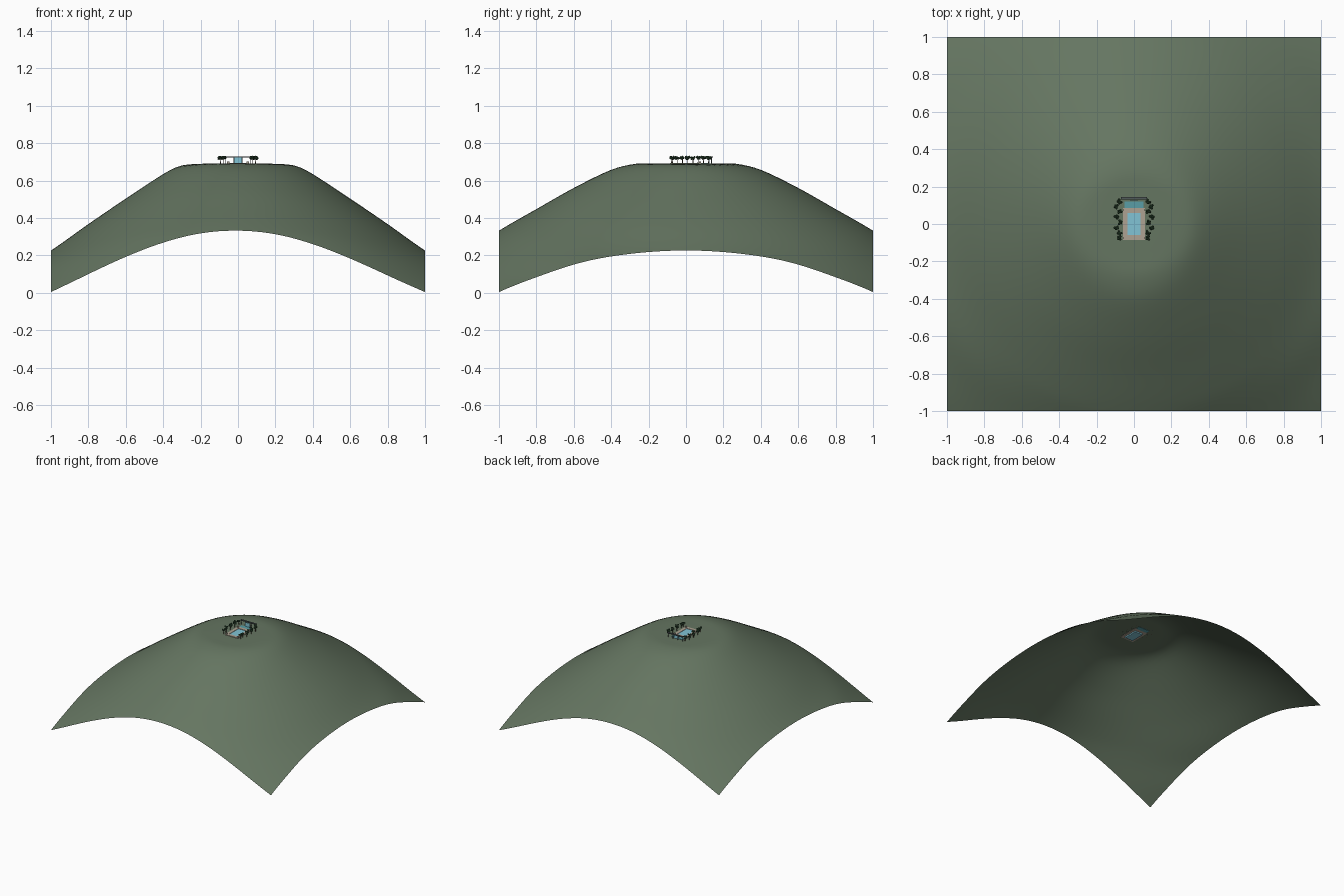
import bpy, bmesh, math, random
from mathutils import Matrix, Vector

if "Cube" in bpy.data.objects:
    bpy.data.objects.remove(bpy.data.objects["Cube"])

random.seed(4)
TOP = 0.69


def material(name, rgb):
    m = bpy.data.materials.new(name)
    m.diffuse_color = (*rgb, 1)
    m.use_nodes = True
    m.node_tree.nodes["Principled BSDF"].inputs["Base Color"].default_value = m.diffuse_color
    return m


GRASS = material("grass", (0.13, 0.18, 0.12))
STONE = material("stone", (0.42, 0.36, 0.29))
WATER = material("water", (0.22, 0.55, 0.66))
GLASS = material("teal_glass", (0.10, 0.34, 0.38))
LEAF = material("leaf", (0.03, 0.075, 0.035))
BARK = material("bark", (0.10, 0.07, 0.05))
FRAME = material("frame", (0.08, 0.10, 0.10))


def finish(bm, name, mat):
    me = bpy.data.meshes.new(name)
    bm.to_mesh(me)
    bm.free()
    me.materials.append(mat)
    ob = bpy.data.objects.new(name, me)
    bpy.context.collection.objects.link(ob)
    return ob


def add_box(bm, x0, x1, y0, y1, z0, z1):
    c = Vector(((x0 + x1) / 2, (y0 + y1) / 2, (z0 + z1) / 2))
    s = Matrix.Diagonal((x1 - x0, y1 - y0, z1 - z0, 1))
    bmesh.ops.create_cube(bm, size=1, matrix=Matrix.Translation(c) @ s)


def boxes(name, mat, items):
    bm = bmesh.new()
    for b in items:
        add_box(bm, *b)
    return finish(bm, name, mat)


def curve(pts, r):
    # smooth interpolation through profile points
    n = len(pts)
    for i in range(n - 1):
        if r <= pts[i + 1][0] or i == n - 2:
            break
    def slope(k):
        a, b = pts[max(k - 1, 0)], pts[min(k + 1, n - 1)]
        return (b[1] - a[1]) / (b[0] - a[0])
    (xa, ya), (xb, yb) = pts[i], pts[i + 1]
    h = xb - xa
    t = (r - xa) / h
    return (ya * (1 + 2 * t) * (1 - t) ** 2 + h * slope(i) * t * (1 - t) ** 2
            + yb * t * t * (3 - 2 * t) + h * slope(i + 1) * t * t * (t - 1))


# hill: radial profiles along x and along y, blended by angle
PX = [(0, TOP), (0.15, TOP), (0.25, TOP - 0.003), (0.32, 0.675), (0.4, 0.634),
      (0.6, 0.503), (0.8, 0.367), (1, 0.226), (1.15, 0.14), (1.28, 0.06), (1.42, 0.0)]
PY = [(0, TOP), (0.2, TOP), (0.28, TOP - 0.002), (0.4, 0.657), (0.6, 0.56),
      (0.8, 0.447), (1, 0.332), (1.08, 0.275), (1.166, 0.208), (1.28, 0.12), (1.42, 0.0)]


def height(x, y):
    r = math.hypot(x, y)
    s = (y / r) ** 2 if r > 1e-6 else 0
    z = (1 - s) * curve(PX, r) + s * curve(PY, r)
    return max(0, z - 0.012 * x * abs(y) * (1 - x * x))


bm = bmesh.new()
bmesh.ops.create_grid(bm, x_segments=60, y_segments=60, size=1)
for v in bm.verts:
    v.co.z = height(v.co.x, v.co.y)
# opening for the pool
bmesh.ops.delete(bm, geom=[f for f in bm.faces
                           if abs(f.calc_center_median().x) < 0.034
                           and abs(f.calc_center_median().y) < 0.066], context='FACES')
for f in bm.faces:
    f.smooth = True
finish(bm, "hill", GRASS)

# pool terrace as four paving strips around the water
boxes("pool_terrace", STONE, [
    (-0.06, -0.036, -0.085, 0.085, TOP - 0.002, TOP + 0.004),
    (0.036, 0.06, -0.085, 0.085, TOP - 0.002, TOP + 0.004),
    (-0.036, 0.036, -0.085, -0.06, TOP - 0.002, TOP + 0.004),
    (-0.036, 0.036, 0.058, 0.085, TOP - 0.002, TOP + 0.004)])
boxes("pool_water", WATER, [(-0.036, 0.036, -0.06, 0.058, TOP - 0.012, TOP + 0.001)])

# rear pond with a glass screen and pergola bar
boxes("rear_pond", GLASS, [(-0.05, 0.05, 0.085, 0.12, TOP - 0.002, TOP + 0.003)])
boxes("glass_screen", WATER, [(-0.022, 0.022, 0.123, 0.126, TOP, TOP + 0.034)])
boxes("pergola", FRAME,
      [(-0.07, 0.07, 0.13, 0.144, TOP + 0.033, TOP + 0.039)]
      + [(x - 0.002, x + 0.002, 0.135, 0.139, TOP, TOP + 0.034)
         for x in (-0.066, -0.022, 0.022, 0.066)])

# low planter stones at the terrace corners
boxes("planters", STONE, [(sx * 0.052 - 0.006, sx * 0.052 + 0.006, y - 0.006, y + 0.006,
                           TOP, TOP + 0.012) for sx in (-1, 1) for y in (-0.075, 0.075)])

# rows of small trees on both sides
trunks, leaves = bmesh.new(), bmesh.new()
for side in (-1, 1):
    for i in range(8):
        x = side * (0.085 + 0.009 * (-1) ** i)
        y = -0.075 + i * 0.028
        if i == 0:
            x = side * 0.076
        bmesh.ops.create_cone(trunks, segments=6, radius1=0.0025, radius2=0.0015, depth=0.03,
                              cap_ends=True, matrix=Matrix.Translation((x, y, TOP + 0.014)))
        for k in range(5):
            a = k * 2 * math.pi / 5 + i
            d = 0.009 if k else 0
            p = Vector((x + d * math.cos(a), y + d * math.sin(a),
                        TOP + random.uniform(0.026, 0.036)))
            s = random.uniform(0.006, 0.008)
            bmesh.ops.create_icosphere(leaves, subdivisions=1, radius=1,
                                       matrix=Matrix.Translation(p) @ Matrix.Diagonal((s, s, s, 1)))
finish(trunks, "tree_trunks", BARK)
finish(leaves, "tree_leaves", LEAF)
